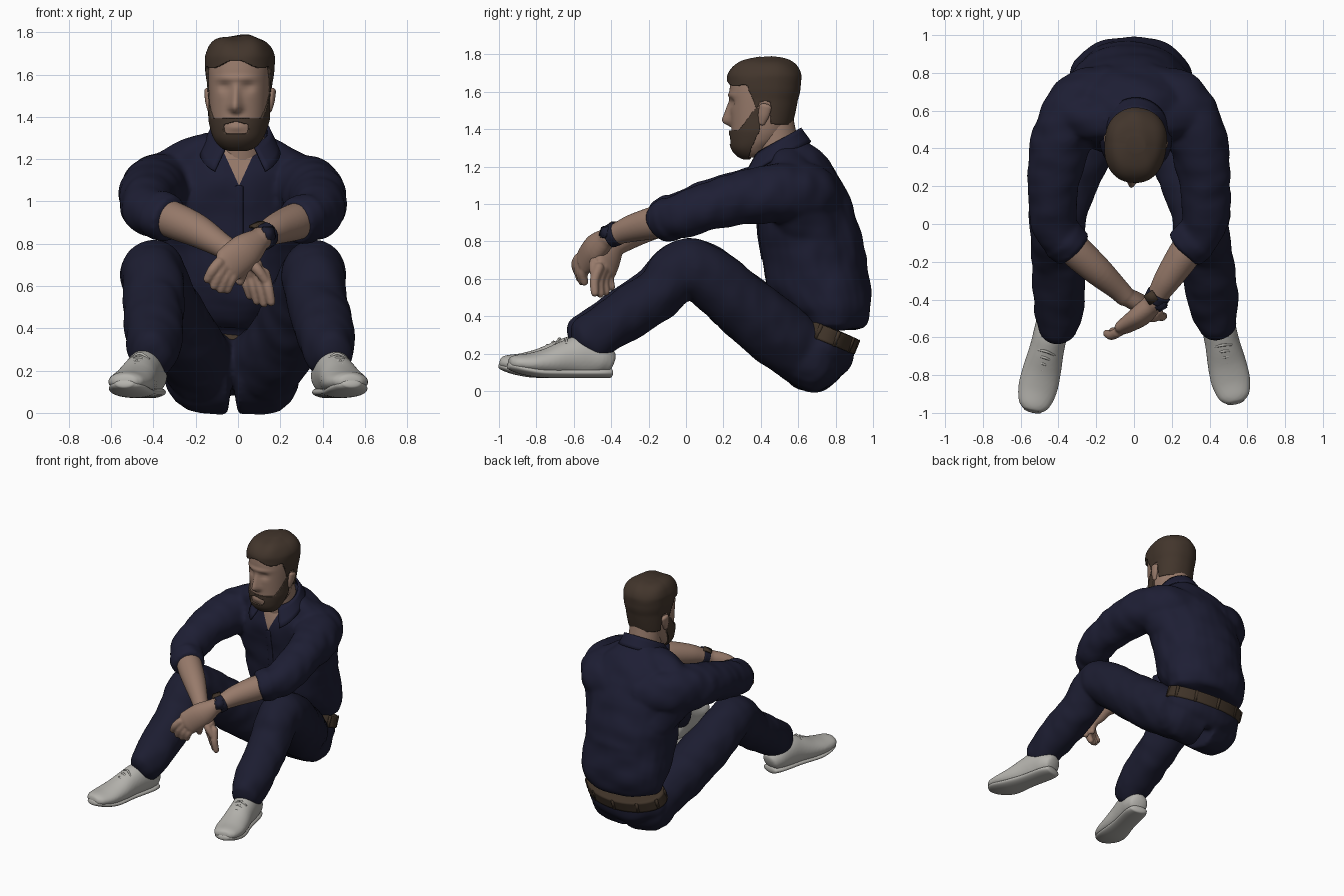
import bpy, bmesh, math
from math import sin, cos, pi, exp
from mathutils import Vector, Matrix, noise
from mathutils.bvhtree import BVHTree

if "Cube" in bpy.data.objects:
    bpy.data.objects.remove(bpy.data.objects["Cube"])


def mat(name, r, g, b):
    m = bpy.data.materials.new(name)
    m.diffuse_color = (r, g, b, 1)
    m.use_nodes = True
    m.node_tree.nodes["Principled BSDF"].inputs["Base Color"].default_value = m.diffuse_color
    return m


SHIRT = mat("navy shirt", .0125, .013, .034)
TROUSERS = mat("dark navy trousers", .0115, .012, .030)
SKIN = mat("skin", .31, .195, .145)
HAIR = mat("brown hair", .055, .036, .025)
BELT = mat("brown leather", .050, .033, .021)
SHOE = mat("off white shoe", .46, .45, .42)
WATCH = mat("dark watch", .012, .013, .030)


def spline(pts, k=5):
    """Catmull-Rom interpolation of number tuples."""
    out = []
    for i in range(len(pts) - 1):
        p0, p1, p2, p3 = pts[max(i - 1, 0)], pts[i], pts[i + 1], pts[min(i + 2, len(pts) - 1)]
        for j in range(k):
            t = j / k
            out.append([.5 * (2 * b + (c - a) * t + (2 * a - 5 * b + 4 * c - d) * t * t
                              + (3 * b - a - 3 * c + d) * t ** 3) for a, b, c, d in zip(p0, p1, p2, p3)])
    return out + [list(pts[-1])]


def tube(bm, pts, ref=(1, 0, 0), cap=1.0, seg=28):
    """Closed lofted tube; each point is x, y, z, side radius[, depth radius]."""
    p = spline([q if len(q) == 5 else (*q, q[3]) for q in pts])
    c = [Vector(q[:3]) for q in p]
    n = len(p)
    rows = []
    for i in range(n):
        t = (c[min(i + 1, n - 1)] - c[max(i - 1, 0)]).normalized()
        ring = [(c[i], 1)]
        for end, sgn in ((0, -1), (n - 1, 1)):
            if i == end:
                r = min(p[i][3:]) * cap * sgn
                extra = [(c[i] + t * r * sin(a), cos(a)) for a in (.4, .8, 1.15, 1.4)]
                ring = extra[::-1] + ring if sgn < 0 else ring + extra
        s = Vector(ref)
        s = (s - t * s.dot(t)).normalized()
        d = t.cross(s)
        for o, k in ring:
            rows.append([bm.verts.new(o + s * (p[i][3] * k * cos(2 * pi * j / seg))
                                      + d * (p[i][4] * k * sin(2 * pi * j / seg))) for j in range(seg)])
    for a, b in zip(rows, rows[1:]):
        for j in range(seg):
            bm.faces.new((a[j], a[(j + 1) % seg], b[(j + 1) % seg], b[j]))
    bm.faces.new(rows[0])
    bm.faces.new(rows[-1])


def finish(name, bm, m):
    bmesh.ops.recalc_face_normals(bm, faces=bm.faces)
    me = bpy.data.meshes.new(name)
    bm.to_mesh(me)
    bm.free()
    me.materials.append(m)
    me.shade_smooth()
    ob = bpy.data.objects.new(name, me)
    bpy.context.collection.objects.link(ob)
    return ob


def build(name, m, tubes, voxel=0, smooth=4, fold=0):
    """Loft tubes, optionally fuse them into one skin and add cloth folds."""
    bm = bmesh.new()
    for t in tubes:
        tube(bm, **(t if isinstance(t, dict) else {"pts": t}))
    ob = finish(name, bm, m)
    if voxel:
        r = ob.modifiers.new("fuse", 'REMESH')
        r.mode, r.voxel_size = 'VOXEL', voxel
        s = ob.modifiers.new("soften", 'SMOOTH')
        s.factor, s.iterations = .5, smooth
        me = bpy.data.meshes.new_from_object(ob.evaluated_get(bpy.context.evaluated_depsgraph_get()))
        ob.modifiers.clear()
        ob.data = me
        me.materials.clear()
        me.materials.append(m)
        if fold:
            moves = [v.normal * fold * noise.noise(Vector((v.co.x * 6, v.co.y * 11, v.co.z * 8)))
                     for v in me.vertices]
            for v, d in zip(me.vertices, moves):
                v.co += d
        me.shade_smooth()
    return ob


def box(name, loc, size, m, rot=None):
    bm = bmesh.new()
    bmesh.ops.create_cube(bm, size=1, matrix=Matrix.Diagonal((*size, 1)))
    bmesh.ops.bevel(bm, geom=bm.edges[:], offset=min(size) * .25, segments=2, affect='EDGES')
    ob = finish(name, bm, m)
    ob.matrix_world = Matrix.Translation(loc) @ (rot or Matrix())
    return ob


def sided(s, pts, cap=1.0):
    """Place a limb on the left (-1) or right (1); the right one sits a little lower."""
    return dict(cap=cap, pts=[(-.025 + s * x, y, z - .006 * (s + 1), r) for x, y, z, r in pts])


# Shirt: slouched torso, shoulder yoke and blades, sleeves and rolled cuffs
torso = [(-.02, .78, .35, .30, .175), (-.02, .775, .46, .325, .225), (-.02, .705, .62, .33, .28),
         (-.02, .665, .82, .345, .27), (-.02, .615, 1.0, .365, .25), (0, .56, 1.18, .30, .21), (.01, .51, 1.32, .13, .11)]
shirt_parts = [dict(cap=.15, pts=torso)]
for s in (-1, 1):
    shirt_parts += [
        sided(s, [(.02, .55, 1.215, .11), (.14, .55, 1.215, .11), (.27, .57, 1.12, .14)]),
        sided(s, [(.12, .72, 1.05, .13), (.23, .66, 1.06, .165), (.30, .585, 1.07, .168), (.363, .46, 1.06, .153)]),
        sided(s, [(.18, .70, .85, .16), (.285, .575, 1.04, .16)]),
        sided(s, [(.31, .56, 1.075, .163), (.37, .42, 1.063, .156), (.402, .2, 1.022, .134), (.402, .03, .968, .125),
                  (.37, -.055, .943, .115), (.308, -.122, .92, .102)], .3),
        sided(s, [(.35, -.08, .935, .122), (.298, -.132, .917, .112)], .15)]
shirt = build("shirt", SHIRT, shirt_parts, .013, 8, .012)
shirt.data.materials.append(SKIN)
bm = bmesh.new()  # open neckline, cut cleanly
bm.from_mesh(shirt.data)
for s in (-1, 1):
    fs = [f for f in bm.faces if f.calc_center_median().y < .5 and f.calc_center_median().z > 1.02
          and abs(f.calc_center_median().x) < .15]
    bmesh.ops.bisect_plane(bm, geom=list({g for f in fs for g in (*f.verts, *f.edges, f)}), dist=1e-5,
                           plane_co=(.005, .4, 1.075), plane_no=(s, 0, -.46))
for f in bm.faces:
    x, y, z = f.calc_center_median()
    f.material_index = int(y < .5 and z > 1.075 and abs(x - .005) < .46 * (z - 1.075) and abs(x) < .12)
bm.to_mesh(shirt.data)
bm.free()

# Button placket following the shirt front
bvh = BVHTree.FromPolygons([v.co for v in shirt.data.vertices], [f.vertices[:] for f in shirt.data.polygons])
line = []
for i in range(9):
    hit = bvh.ray_cast(Vector((.005, .12, 1.07 - .045 * i)), Vector((0, 1, 0)))[0]
    if hit:
        line.append((hit.x, hit.y - .002, hit.z, .02, .006))
build("placket", SHIRT, [line])

# Collar: folded band around the neck with two points at the front
bm = bmesh.new()
rows = []
for i in range(41):
    a = -2.68 + 5.36 * i / 40
    g = abs(a / 2.68) ** 4
    top = Vector((.01 + .135 * sin(a), .49 + .12 * cos(a), 1.335 + .07 * cos(a)))
    low = Vector((.01 + (.17 + .10 * g) * sin(a), .49 + (.175 + .025 * g) * cos(a), 1.25 + .08 * cos(a) - .035 * g))
    rows.append([bm.verts.new(top.lerp(low, k / 4)) for k in range(5)])
for a, b in zip(rows, rows[1:]):
    for k in range(4):
        bm.faces.new((a[k], b[k], b[k + 1], a[k + 1]))
collar = finish("collar", bm, SHIRT)
collar.modifiers.new("thick", 'SOLIDIFY').thickness = .014
collar.modifiers["thick"].offset = 0

# Trousers: rounded seat and two bent legs
shin = [(.07, .645, .157), (-.03, .652, .15), (-.16, .53, .143), (-.32, .42, .14), (-.47, .32, .13)]


def leg(xs, dy):
    p = [(xs[0], .62, .215, .178, .18), (xs[1], .42, .36, .172, .178), (xs[2], .22, .53, .165, .167)]
    p += [(x, y + dy * (y < -.1), z, r, r) for x, (y, z, r) in zip(xs[3:], shin)]
    return dict(cap=.8, pts=p + [(xs[8], -.54 + dy, .275, .108, .128)])


build("trousers", TROUSERS, [
    dict(cap=.2, pts=[(-.025, .765, .305, .285, .15), (-.025, .725, .23, .31, .185), (-.025, .69, .18, .27, .165)]),
    [(-.18, .66, .185, .17, .19), (-.025, .675, .19, .19, .195), (.13, .66, .185, .17, .19)],
    leg((-.17, -.27, -.36, -.40, -.405, -.40, -.395, -.40, -.405), 0),
    leg((.12, .23, .31, .35, .355, .375, .40, .425, .44), .02),
], .013, 6, .010)

# Belt with loops
up = Vector((0, .38, .925))
tilt = Matrix.Rotation(-.39, 4, 'X')
mid = Vector((-.025, .755, .30))
build("belt", BELT, [dict(cap=.03, seg=48, pts=[(*(mid - up * .04), .318, .172), (*(mid + up * .04), .308, .168)])])
for i in range(7):
    a = -.3 + (pi + .6) * i / 6
    r = Matrix.Rotation(a, 4, 'Z')
    box("belt_loop", mid + tilt.to_3x3() @ Vector((.312 * cos(a), .169 * sin(a), 0)), (.012, .022, .085), BELT, tilt @ r)

# Neck
build("neck", SKIN, [[(.01, .51, 1.17, .12), (.01, .46, 1.46, .112)]])

# Head: stacked rings (height, face, nape, half width) with nose, sockets, brow and lips pushed in
rings = spline([(1.25, .31, .41, .04), (1.265, .28, .43, .075), (1.30, .252, .46, .104), (1.35, .243, .52, .124),
                (1.42, .242, .555, .137), (1.57, .234, .588, .147), (1.64, .236, .59, .145),
                (1.70, .25, .58, .134), (1.74, .295, .54, .105), (1.76, .38, .46, .045)], 9)
bm = bmesh.new()
rows = []
for z, yf, yb, w in rings:
    row = []
    for j in range(128):
        a = 2 * pi * j / 128
        ca, sa = cos(a), sin(a)
        x = w * math.copysign(abs(ca) ** .88, ca)
        y = (yf + yb) / 2 + (yb - yf) / 2 * math.copysign(abs(sa) ** .92, sa)
        if sa < 0:
            f = min(1, max(0, (.33 - y) / .06))
            nose = max(0, min((1.565 - z) / .125, (z - 1.41) / .03, 1))
            y -= .055 * nose * exp(-(x / (.014 + .016 * nose)) ** 2)
            y += f * .018 * exp(-((abs(x) - .058) / .03) ** 2 - ((z - 1.543) / .02) ** 2)
            y -= f * .010 * exp(-((z - 1.582) / .015) ** 2 - (x / .1) ** 2)
            y -= .008 * exp(-((z - 1.35) / .018) ** 2 - (x / .04) ** 2)
        row.append(bm.verts.new((x, y, z)))
    rows.append(row)
for a, b in zip(rows, rows[1:]):
    for j in range(128):
        bm.faces.new((a[j], a[(j + 1) % 128], b[(j + 1) % 128], b[j]))
bm.faces.new(rows[0])
bm.faces.new(rows[-1])
head = finish("head", bm, SKIN)
turn = Matrix.Translation((.008, .42, 0)) @ Matrix.Rotation(-.1, 4, 'Z') @ Matrix.Translation((0, -.42, 0))
head.matrix_world = turn


def ramp(v, a, b):
    return min(1, max(0, (v - a) / (b - a)))


def shell(name, rule, lift):
    """Raised layer over the head faces that satisfy the rule."""
    b = bmesh.new()
    b.from_mesh(head.data)
    bmesh.ops.delete(b, geom=[f for f in b.faces if not rule(*f.calc_center_median())], context='FACES')
    for _ in range(6):
        bmesh.ops.smooth_vert(b, verts=[v for v in b.verts if v.is_boundary], factor=.5,
                              use_axis_x=True, use_axis_y=True, use_axis_z=True)
    b.normal_update()
    for v, d in [(v, v.normal * lift(*v.co)) for v in b.verts]:
        v.co += d
    ob = finish(name, b, HAIR)
    s = ob.modifiers.new("thick", 'SOLIDIFY')
    s.thickness, s.offset = .03, -1
    ob.matrix_world = turn


def is_hair(x, y, z):
    front = 1.645 + .018 * cos(x * 30)
    line = front if y < .33 else 1.635 - .13 * ramp(y, .34, .385) if y < .405 else 1.54 if y < .46 else 1.425
    return z > line


def is_beard(x, y, z):
    if abs(x) < .052 and 1.328 < z < 1.374 - abs(x) * .25 and y < .3:
        return False
    return z < 1.398 + .13 * ramp(y, .295, .385) and y < .415 - max(0, 1.40 - z) * .5


shell("hair", is_hair, lambda x, y, z: .006 + .006 * ramp(y, .42, .5) + .018 * ramp(z, 1.56, 1.68)
      + .004 * sin(x * 45 + y * 15) * ramp(z, 1.66, 1.72))
shell("beard", is_beard, lambda x, y, z: .004 + .008 * ramp(1.47 - z, 0, .08))
for sx in (-1, 1):
    ear = build("ear", SKIN, [dict(ref=(0, 1, 0), pts=[(sx * .14, .42, 1.435, .018, .014),
                                                       (sx * .148, .43, 1.475, .03, .017),
                                                       (sx * .153, .44, 1.52, .033, .017)])])
    ear.matrix_world = turn


# Forearms and hanging hands, fused per side; fingers run between two knuckle and two tip positions
def hand(arm, palm, ref, knuckles, ends, thumb):
    k0, k1, e0, e1 = (Vector(v) for v in (*knuckles, *ends))
    pairs = [(k0.lerp(k1, i / 3), e0.lerp(e1, i / 3) - Vector((0, 0, .02 * sin(pi * i / 3)))) for i in range(4)]
    fingers = []
    for a, b in pairs + [tuple(Vector(v) for v in thumb)]:
        m = a.lerp(b, .5) + Vector((0, -.012, .008))
        fingers.append([(*a, .027), (*m, .025), (*b.lerp(a, .1), .021)])
    build("forearm_and_hand", SKIN, [arm, dict(ref=ref, pts=palm)] + fingers, .0075, 3)


hand([(-.36, -.09, .935, .085), (-.29, -.16, .905, .087), (-.19, -.25, .86, .078), (-.09, -.34, .80, .06),
      (-.05, -.38, .775, .055)],
     [(-.05, -.38, .775, .055, .048), (.01, -.41, .72, .078, .048), (.07, -.43, .665, .08, .036)], (.75, -.6, .2),
     ((.125, -.465, .66), (.025, -.395, .65)), ((.16, -.49, .51), (.06, -.40, .545)),
     ((.05, -.47, .72), (.135, -.495, .62)))
hand([(.31, -.09, .915, .085), (.26, -.17, .90, .087), (.18, -.29, .87, .073), (.13, -.37, .84, .058),
      (.10, -.42, .82, .056)],
     [(.10, -.42, .82, .055, .052), (.035, -.485, .765, .085, .056), (-.045, -.54, .70, .085, .042)], (-.6, -.2, .6),
     ((-.09, -.575, .71), (-.015, -.53, .66)), ((-.15, -.58, .625), (-.055, -.545, .575)),
     ((.05, -.48, .73), (.005, -.48, .61)))

# Watch
build("watch_strap", WATCH, [dict(cap=.1, pts=[(.133, -.37, .843, .065), (.112, -.405, .828, .063)])])
look = Vector((.45, -.75, .3)).to_track_quat('Z', 'Y').to_matrix().to_4x4()
box("watch_case", (.145, -.435, .85), (.065, .065, .03), WATCH, look)
box("watch_buckle", (.09, -.39, .890), (.06, .06, .014), BELT, Matrix.Rotation(.6, 4, 'Z') @ Matrix.Rotation(-.4, 4, 'Y'))

# Shoes: upper, flat sole with toe spring, laces
upper = [(.02, .15, .07, .07), (.07, .17, .087, .093), (.16, .185, .09, .115), (.25, .175, .092, .10),
         (.36, .155, .102, .076), (.46, .147, .104, .057), (.54, .15, .085, .044), (.57, .152, .06, .034)]
sole = [(.015, .098, .066, .028), (.08, .098, .082, .028), (.25, .098, .083, .028), (.40, .10, .10, .028),
        (.49, .114, .096, .028), (.55, .13, .074, .026), (.577, .138, .048, .022)]
for heel, toe in (((-.405, -.42), (-.54, -1.0)), ((.415, -.395), (.54, -.955))):
    h, t = Vector((*heel, 0)), Vector((*toe, 0))
    d = (t - h).normalized()
    v = Vector((-d.y, d.x, 0))
    k = (t - h).length / .59

    def at(u, w, z, h=h, d=d, v=v, k=k):
        return tuple(h + d * u * k + v * w + Vector((0, 0, z)))

    build("shoe_upper", SHOE, [dict(cap=.35, ref=v, pts=[(*at(u, 0, z), w, r) for u, z, w, r in upper])], .009, 3)
    build("shoe_sole", SHOE, [dict(cap=.5, ref=v, pts=[(*at(u, 0, z), w, r) for u, z, w, r in sole])])
    laces = []
    for i in range(5):
        u = .26 + .033 * i
        z = .283 - (u - .25) * .53
        laces.append([(*at(u, -.045, z - .022), .006), (*at(u, 0, z + .003), .007), (*at(u + .008, .045, z - .022), .006)])
    build("laces", SHOE, [dict(pts=p, ref=(0, 0, 1), seg=8) for p in laces])
